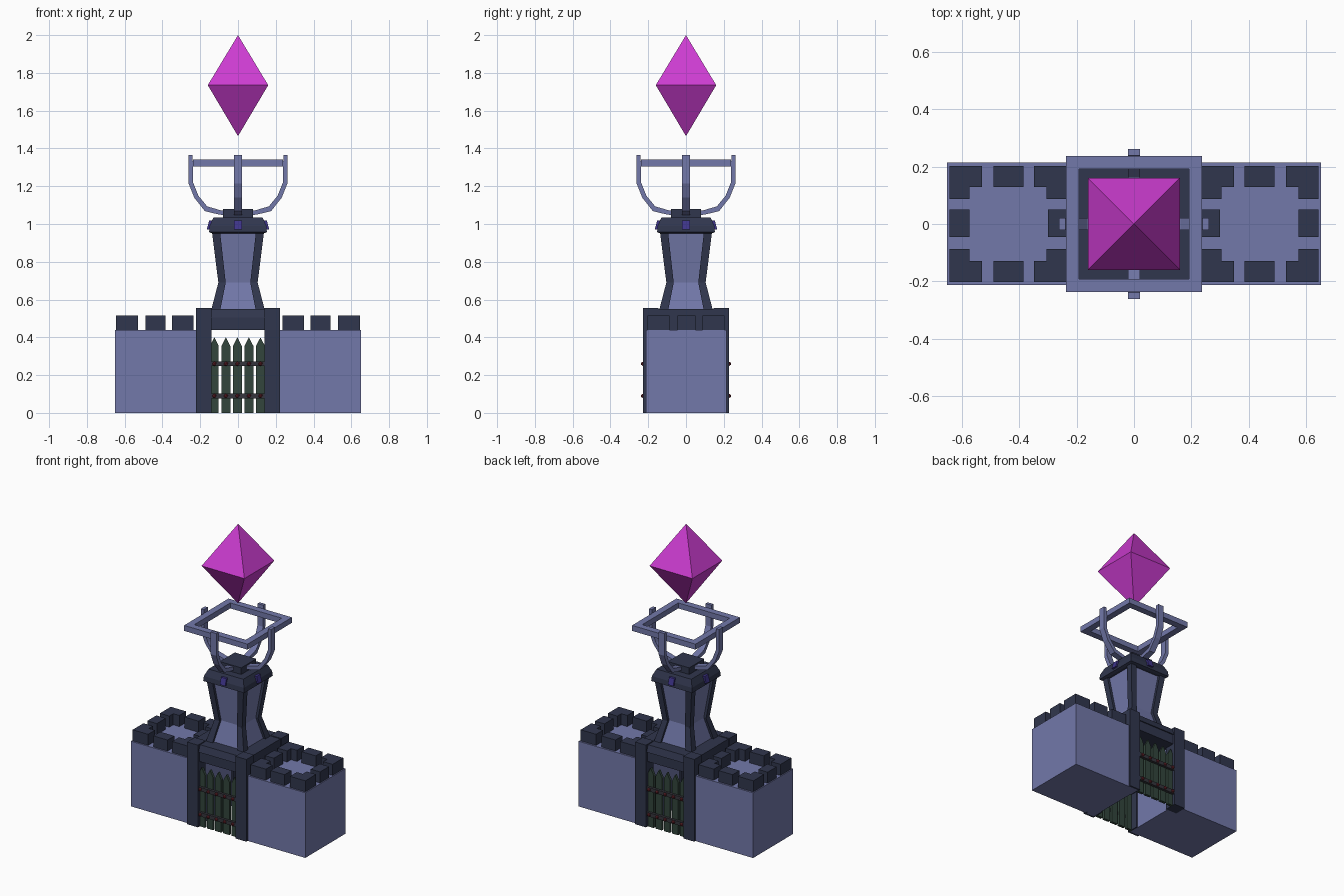
import bpy, bmesh
from mathutils import Matrix, Vector
from math import pi

if "Cube" in bpy.data.objects:
    bpy.data.objects.remove(bpy.data.objects["Cube"])


def mat(name, r, g, b):
    m = bpy.data.materials.new(name)
    m.diffuse_color = (r, g, b, 1)
    m.use_nodes = True
    m.node_tree.nodes["Principled BSDF"].inputs["Base Color"].default_value = m.diffuse_color
    return m


STONE = mat("stone", 0.17, 0.19, 0.40)
DARK = mat("dark_stone", 0.03, 0.037, 0.075)
WOOD = mat("green_wood", 0.032, 0.06, 0.045)
RAIL = mat("rail", 0.035, 0.035, 0.045)
RIVET = mat("rivet", 0.16, 0.02, 0.03)
GEM = mat("gem", 0.05, 0.035, 0.26)
MAGENTA = mat("magenta", 0.61, 0.045, 0.64)


def finish(name, bm, m, matrix=None):
    if matrix is not None:
        bm.transform(matrix)
    bmesh.ops.recalc_face_normals(bm, faces=bm.faces)
    me = bpy.data.meshes.new(name)
    bm.to_mesh(me)
    bm.free()
    me.materials.append(m)
    ob = bpy.data.objects.new(name, me)
    bpy.context.collection.objects.link(ob)
    return ob


def loft(name, rings, m, matrix=None):
    """Skin rectangles given as (x0, x1, y0, y1, z)."""
    bm = bmesh.new()
    loops = [[bm.verts.new(p) for p in ((a, c, z), (b, c, z), (b, d, z), (a, d, z))]
             for a, b, c, d, z in rings]
    for lo, hi in zip(loops, loops[1:]):
        for i in range(4):
            j = (i + 1) % 4
            bm.faces.new((lo[i], lo[j], hi[j], hi[i]))
    bm.faces.new(loops[0][::-1])
    bm.faces.new(loops[-1])
    return finish(name, bm, m, matrix)


def box(name, x0, x1, y0, y1, z0, z1, m, matrix=None):
    return loft(name, [(x0, x1, y0, y1, z0), (x0, x1, y0, y1, z1)], m, matrix)


def prism(name, pts, lo, hi, m, upright=True, matrix=None):
    """Extrude an xz outline along y, or an xy outline along z."""
    bm = bmesh.new()
    f = bm.faces.new([bm.verts.new((a, lo, b) if upright else (a, b, lo)) for a, b in pts])
    d = hi - lo
    r = bmesh.ops.extrude_face_region(bm, geom=[f])
    vs = [v for v in r["geom"] if isinstance(v, bmesh.types.BMVert)]
    bmesh.ops.translate(bm, verts=vs, vec=(0, d, 0) if upright else (0, 0, d))
    return finish(name, bm, m, matrix)


def turn(k):
    return Matrix.Rotation(k * pi / 2, 4, 'Z')


# Wall blocks and battlements, mirrored left and right
for s in (-1, 1):
    flip = Matrix.Diagonal((s, 1, 1, 1))
    box("wall", 0.15, 0.652, -0.213, 0.215, 0, 0.44, STONE, flip)
    box("merlon_outer", 0.575, 0.645, -0.045, 0.05, 0.44, 0.515, DARK, flip)
    box("merlon_inner", 0.235, 0.30, -0.045, 0.05, 0.44, 0.515, DARK, flip)
    for t in (-1, 1):
        both = Matrix.Diagonal((s, t, 1, 1))
        box("merlon_side", 0.385, 0.49, 0.13, 0.203, 0.44, 0.515, DARK, both)
        for cx, d in ((0.645, -1), (0.235, 1)):
            ell = [(cx, 0.203), (cx + d * 0.115, 0.203), (cx + d * 0.115, 0.13),
                   (cx + d * 0.07, 0.13), (cx + d * 0.07, 0.088), (cx, 0.088)]
            prism("merlon_corner", ell, 0.44, 0.515, DARK, False, both)
        # Gate posts
        box("gate_post", 0.14, 0.222, 0.145, 0.227, 0, 0.555, DARK, both)

# Gatehouse roof
box("lintel", -0.15, 0.15, -0.213, 0.213, 0.44, 0.51, DARK)
loft("gate_roof", [(-0.215, 0.215, -0.22, 0.22, 0.505), (-0.215, 0.215, -0.205, 0.205, 0.55)], DARK)
box("roof_sides", -0.215, 0.215, -0.2, 0.2, 0.44, 0.52, DARK)

# Picket gates at front and back
for t in (-1, 1):
    flip = Matrix.Diagonal((1, t, 1, 1))
    for i in range(5):
        x = -0.125 + i * 0.061
        w = 0.023
        prism("picket", [(x - w, 0), (x + w, 0), (x + w, 0.355), (x, 0.4), (x - w, 0.355)],
              0.19, 0.208, WOOD, True, flip)
        for z in (0.09, 0.26):
            bm = bmesh.new()
            bmesh.ops.create_icosphere(bm, subdivisions=1, radius=0.012)
            finish("rivet", bm, RIVET, Matrix.Translation((x, t * 0.227, z)))
    for z in (0.09, 0.26):
        box("gate_rail", -0.145, 0.145, 0.205, 0.224, z - 0.013, z + 0.013, RAIL, flip)

# Waisted tower: stone core with dark corner pillars
profile = [(0.54, 0.143, 0.095), (0.69, 0.104, 0.065), (0.96, 0.138, 0.095)]
loft("tower_core", [(-h + .017, h - .017, -h + .017, h - .017, z) for z, h, p in profile], STONE)
for k in range(4):
    loft("corner_pillar", [(p, h, p, h, z) for z, h, p in profile], DARK, turn(k))

# Tower cap with a gem on each side
loft("tower_cap", [(-h, h, -h, h, z) for h, z in ((0.135, 0.95), (0.153, 0.957), (0.15, 0.99), (0.13, 1.035))], DARK)
box("cap_block", -0.08, 0.08, -0.08, 0.08, 1.03, 1.08, DARK)
arm = [(0.05, 1.045), (0.10, 1.05), (0.175, 1.068), (0.232, 1.14), (0.262, 1.215), (0.262, 1.365),
       (0.24, 1.365), (0.238, 1.22), (0.21, 1.15), (0.163, 1.093), (0.09, 1.072), (0.05, 1.07)]
for k in range(4):
    loft("cap_gem", [(0.13, 0.165, -0.02, 0.02, 0.972), (0.12, 0.153, -0.02, 0.02, 1.018)], GEM, turn(k))
    # Cradle arms and square ring
    prism("cradle_arm", arm, -0.021, 0.021, STONE, True, turn(k))

bm = bmesh.new()
o, n = 0.237, 0.192
for z0, z1 in ((1.305, 1.342),):
    L = [[bm.verts.new((sx * r, sy * r, z)) for sx, sy in ((-1, -1), (1, -1), (1, 1), (-1, 1))]
         for r, z in ((o, z0), (o, z1), (n, z1), (n, z0))]
    for a in range(4):
        for i in range(4):
            j, b = (i + 1) % 4, (a + 1) % 4
            bm.faces.new((L[a][i], L[a][j], L[b][j], L[b][i]))
finish("cradle_ring", bm, STONE)

# Floating crystal
bm = bmesh.new()
base = [bm.verts.new((x * 0.16, y * 0.16, 1.735)) for x, y in ((-1, -1), (1, -1), (1, 1), (-1, 1))]
for tip in (bm.verts.new((0, 0, 2.0)), bm.verts.new((0, 0, 1.465))):
    for i in range(4):
        bm.faces.new((base[i], base[(i + 1) % 4], tip))
finish("crystal", bm, MAGENTA)
